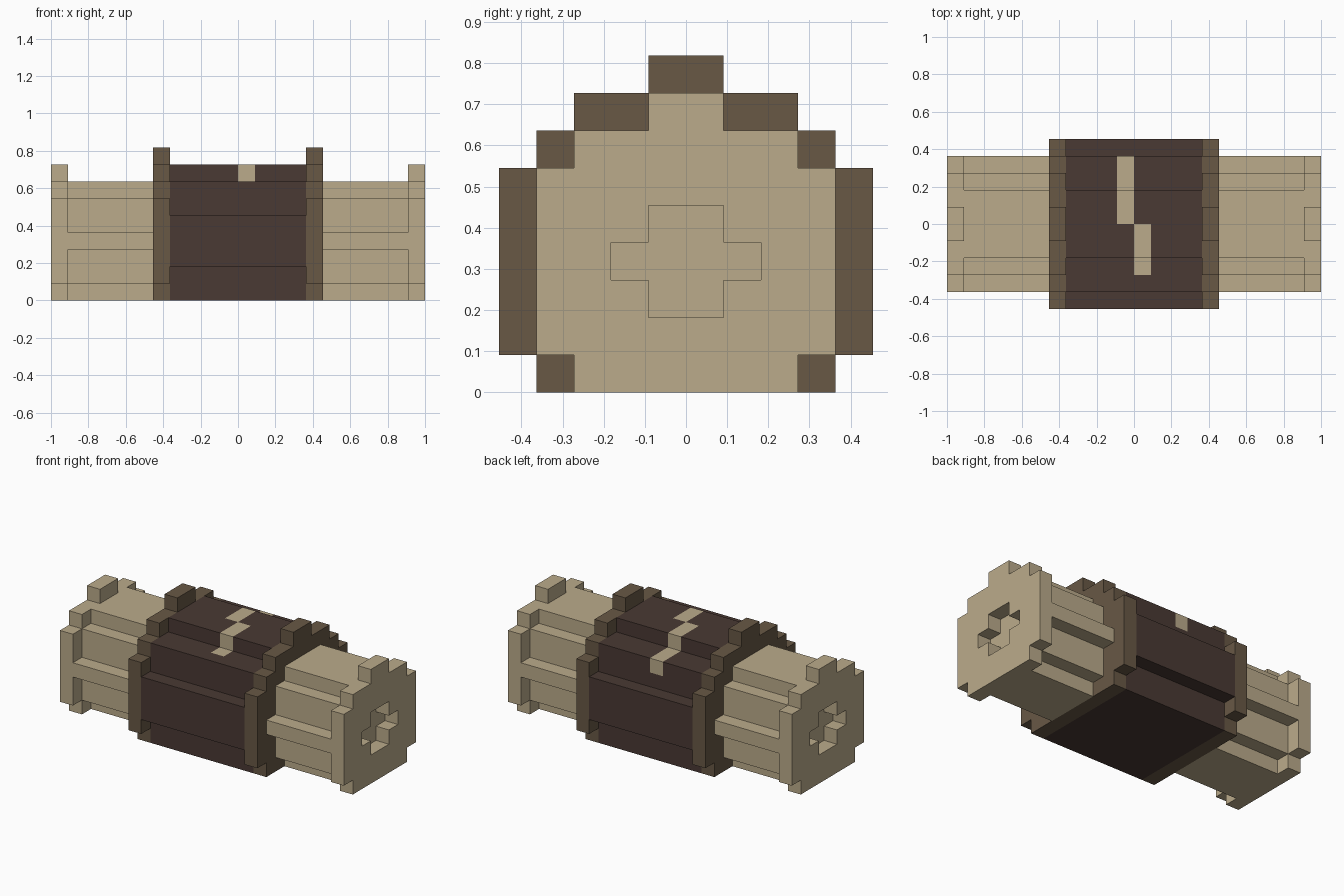
import bpy
import bmesh
from mathutils import Vector

if "Cube" in bpy.data.objects:
    bpy.data.objects.remove(bpy.data.objects["Cube"], do_unlink=True)

U = 1 / 11  # size of one block


def material(name, rgb):
    mat = bpy.data.materials.new(name)
    mat.use_nodes = True
    mat.diffuse_color = (*rgb, 1)
    mat.node_tree.nodes["Principled BSDF"].inputs["Base Color"].default_value = (*rgb, 1)
    return mat


sand = material("sand", (0.497, 0.407, 0.258))
brown = material("brown", (0.138, 0.098, 0.060))
dark = material("dark brown", (0.067, 0.041, 0.033))


def prism(name, steps, x0, x1, mat, base=0):
    """Extrude a stepped, mirrored profile along x; steps are (half width, top)."""
    side, low = [], base
    for half, top in steps:
        side += [(half, low), (half, top)]
        low = top
    outline = side + [(-y, z) for y, z in reversed(side)]
    bm = bmesh.new()
    face = bm.faces.new([bm.verts.new(Vector((x0, y, z)) * U) for y, z in outline])
    new = bmesh.ops.extrude_face_region(bm, geom=[face])["geom"]
    moved = [v for v in new if isinstance(v, bmesh.types.BMVert)]
    bmesh.ops.translate(bm, verts=moved, vec=((x1 - x0) * U, 0, 0))
    bmesh.ops.recalc_face_normals(bm, faces=bm.faces)
    mesh = bpy.data.meshes.new(name)
    bm.to_mesh(mesh)
    bm.free()
    mesh.materials.append(mat)
    obj = bpy.data.objects.new(name, mesh)
    bpy.context.scene.collection.objects.link(obj)
    return obj


def cut_out(obj, cutter):
    mod = obj.modifiers.new("socket", "BOOLEAN")
    mod.operation = "DIFFERENCE"
    mod.solver = "EXACT"
    mod.object = cutter
    bpy.context.view_layer.objects.active = obj
    bpy.ops.object.modifier_apply(modifier=mod.name)
    bpy.data.objects.remove(cutter, do_unlink=True)


# Stepped cross-sections
DRUM = [(4, 2), (5, 5), (4, 7), (2, 8)]
BAND = [(4, 1), (5, 6), (4, 7), (3, 8), (1, 9)]
SLEEVE = [(2, 1), (3, 3), (4, 4), (3, 6), (2, 7)]
CAP = [(3, 1), (4, 6), (3, 7), (1, 8)]
SOCKET = [(1, 3), (2, 4), (1, 5)]

# Bands, sleeves and socketed end caps on both sides
for label, s in (("left", 1), ("right", -1)):
    prism(label + "_band", BAND, *sorted((4 * s, 5 * s)), brown)
    prism(label + "_sleeve", SLEEVE, *sorted((5 * s, 10 * s)), sand)
    cap = prism(label + "_end_cap", CAP, *sorted((10 * s, 11 * s)), sand)
    cutter = prism("socket_cutter", SOCKET, *sorted((9 * s, 12 * s)), sand, base=2)
    cutter.hide_render = True
    cut_out(cap, cutter)

# Central drum with a jagged pale streak cut into its upper faces
drum = prism("drum", DRUM, -4, 4, dark)
drum.data.materials.append(sand)
bm = bmesh.new()
bm.from_mesh(drum.data)
for axis, at in ((0, -1), (0, 0), (0, 1), (1, -3), (1, 0), (2, 6)):
    normal = Vector((0, 0, 0))
    normal[axis] = 1
    faces = [f for f in bm.faces if abs(f.normal.x) < 0.5]
    edges = {e for f in faces for e in f.edges}
    verts = {v for f in faces for v in f.verts}
    bmesh.ops.bisect_plane(bm, geom=[*verts, *edges, *faces], dist=1e-5,
                           plane_co=normal * at * U, plane_no=normal)
for f in bm.faces:
    x, y, z = f.calc_center_median() / U
    back_streak = -1 < x < 0 and y > 0 and z > 6
    front_streak = 0 < x < 1 and -3 < y < 0 and z > 6.9
    if abs(f.normal.x) < 0.5 and (back_streak or front_streak):
        f.material_index = 1
bm.to_mesh(drum.data)
bm.free()
